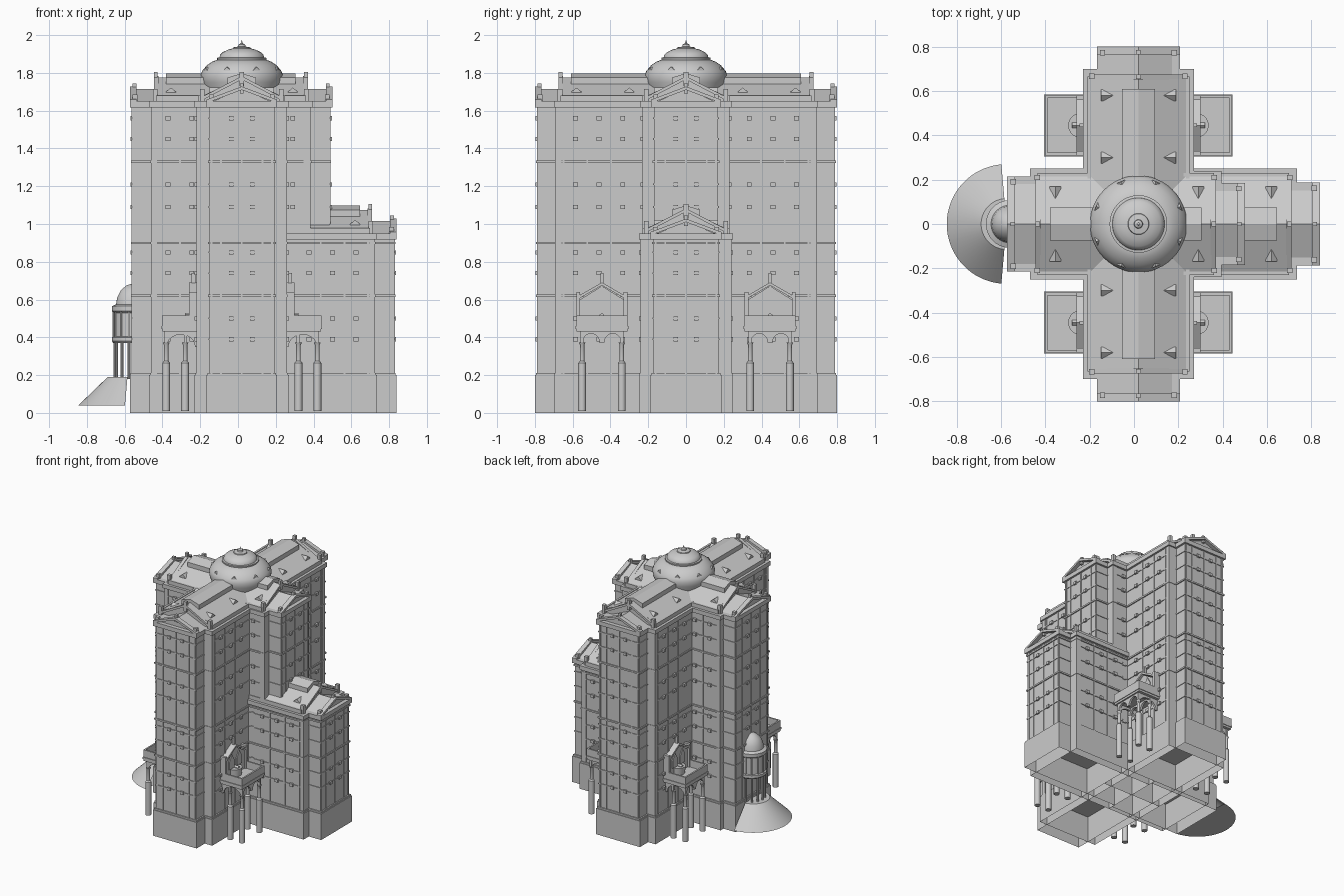
import bpy, bmesh, math
from mathutils import Matrix, Vector

if "Cube" in bpy.data.objects:
    bpy.data.objects.remove(bpy.data.objects["Cube"])

stone = bpy.data.materials.new("pale_grey_stone")
stone.use_nodes = True
GREY = (0.6, 0.6, 0.6, 1)
stone.diffuse_color = GREY
stone.node_tree.nodes["Principled BSDF"].inputs["Base Color"].default_value = GREY

CX = 0.02
FLOOR = 0.2
LEDGES = [0.39, 0.5, 0.74, 0.85, 1.09, 1.21, 1.45, 1.56]


def finish(name, bm, smooth=False):
    me = bpy.data.meshes.new(name)
    bmesh.ops.recalc_face_normals(bm, faces=bm.faces)
    for f in bm.faces:
        f.smooth = smooth
    bm.to_mesh(me)
    bm.free()
    me.materials.append(stone)
    ob = bpy.data.objects.new(name, me)
    bpy.context.collection.objects.link(ob)
    if smooth:
        bpy.ops.object.select_all(action='DESELECT')
        ob.select_set(True)
        bpy.context.view_layer.objects.active = ob
        bpy.ops.object.shade_smooth_by_angle(angle=math.radians(35))
    return ob


def prism(pts, u0, u1):
    """Profile of (v, z) points extruded along u."""
    return (pts, u0, u1)


def box(u0, u1, v0, v1, z0, z1):
    return prism([(v0, z0), (v1, z0), (v1, z1), (v0, z1)], u0, u1)


def gable(u0, u1, h, z0, eave, peak):
    return prism([(-h, z0), (h, z0), (h, eave), (0, peak), (-h, eave)], u0, u1)


def coping(u0, u1, h, eave, peak, t):
    """Raking strip along both slopes of a gable."""
    return prism([(-h, eave), (0, peak), (h, eave), (h, eave + t),
                  (0, peak + t), (-h, eave + t)], u0, u1)


def arch(u0, u1, v0, v1, z0, z1, rise):
    """Plate with a round-headed opening cut from its lower edge."""
    r = (v1 - v0) / 2 - 0.012
    c = (v0 + v1) / 2
    curve = [(c + r * math.cos(a * math.pi / 10), z0 + rise * math.sin(a * math.pi / 10))
             for a in range(11)]
    return prism([(v1, z1), (v0, z1), (v0, z0)] + curve[::-1] + [(v1, z0)], u0, u1)


def part(name, M, solids, open_bottom=False):
    bm = bmesh.new()
    for pts, u0, u1 in solids:
        a = [bm.verts.new(M @ Vector((u0, v, z))) for v, z in pts]
        b = [bm.verts.new(M @ Vector((u1, v, z))) for v, z in pts]
        bm.faces.new(a)
        bm.faces.new(b[::-1])
        for i in range(len(pts)):
            if open_bottom and i == 0:
                continue
            j = (i + 1) % len(pts)
            bm.faces.new((a[i], b[i], b[j], a[j]))
    return finish(name, bm)


def lathe(name, x, y, profile, steps=40, start=0, sweep=math.tau):
    bm = bmesh.new()
    vs = [bm.verts.new((x + r * math.cos(start), y + r * math.sin(start), z)) for r, z in profile]
    es = [bm.edges.new(p) for p in zip(vs, vs[1:])]
    bmesh.ops.spin(bm, geom=vs + es, cent=(x, y, 0), axis=(0, 0, 1), angle=sweep, steps=steps)
    bmesh.ops.remove_doubles(bm, verts=bm.verts, dist=1e-5)
    return finish(name, bm, True)


def turn(deg, x=CX, y=0):
    return Matrix.Translation((x, y, 0)) @ Matrix.Rotation(math.radians(deg), 4, 'Z')


def wing(name, deg, main, end, hw, he, top, start, dormers):
    M = turn(deg)

    def band(z0, z1, e):
        return [box(0, main + e, -hw - e, hw + e, z0, z1),
                box(0, end + e, -he - e, he + e, z0, z1)]

    part(name + "_walls", M, band(FLOOR, top, 0))
    # Thin window ledges and heavier string courses
    trim = band(FLOOR, FLOOR + 0.012, 0.01) + band(top - 0.012, top + 0.02, 0.015)
    for z in (0.62, 0.9, 1.33):
        if z < top:
            trim += band(z - 0.006, z + 0.006, 0.008)
    bays = []
    u = start
    while u < main - 0.06:
        bays.append(u)
        u += 0.125
    blocks = []
    for z in LEDGES:
        if z > top:
            continue
        trim += band(z - 0.004, z + 0.004, 0.005)
        for s in (-1, 1):
            blocks += [box(u - 0.013, u + 0.013, min(s * hw, s * (hw + 0.015)),
                           max(s * hw, s * (hw + 0.015)), z - 0.011, z + 0.011) for u in bays]
            blocks.append(box(end, end + 0.012, s * 0.055 - 0.012, s * 0.055 + 0.012,
                              z - 0.011, z + 0.011))
    part(name + "_string_courses", M, trim)
    part(name + "_window_blocks", M, blocks)
    # Shallow upright strips between the bays and at the corners
    strips = [box(u + 0.058, u + 0.068, -hw - 0.005, hw + 0.005, FLOOR, top) for u in bays]
    for v in (-he + 0.012, -0.11, 0, 0.11, he - 0.012):
        strips.append(box(main, end + 0.005, v - 0.005, v + 0.005, FLOOR, top))
    strips.append(box(main - 0.025, main + 0.005, -hw - 0.005, hw + 0.005, FLOOR, top))
    part(name + "_pilasters", M, strips)
    # Main roof, raised ridge, lower end roof and copings
    roof = [gable(0, main - 0.03, 0.215, top, top + 0.045, top + 0.145),
            gable(0, main - 0.075, 0.075, top + 0.08, top + 0.145, top + 0.168),
            gable(main - 0.04, end - 0.015, he - 0.02, top, top + 0.02, top + 0.085)]
    part(name + "_roof", M, roof)
    edge = [coping(main - 0.035, main - 0.01, 0.22, top + 0.02, top + 0.135, 0.018),
            coping(end - 0.02, end + 0.015, he + 0.015, top + 0.01, top + 0.08, 0.018),
            box(main - 0.03, main - 0.01, -0.012, 0.012, top + 0.1, top + 0.175),
            box(end - 0.02, end, -0.01, 0.01, top + 0.06, top + 0.115)]
    for s in (-1, 1):
        edge += [box(0, main - 0.02, s * 0.222 - 0.008, s * 0.222 + 0.008, top, top + 0.05),
                 box(main - 0.03, main - 0.005, s * 0.21 - 0.012, s * 0.21 + 0.012, top, top + 0.085),
                 box(end - 0.025, end, s * (he - 0.01) - 0.012, s * (he - 0.01) + 0.012,
                     top, top + 0.055)]
    part(name + "_parapet", M, edge)
    # Small roof dormers on both slopes
    for s in (-1, 1):
        for u in dormers:
            D = M @ Matrix.Translation((u, 0, 0)) @ Matrix.Rotation(s * math.pi / 2, 4, 'Z')
            part(name + "_dormer", D, [gable(0.1, 0.17, 0.026, top + 0.05, top + 0.07, top + 0.092)])


def plinth(name, deg, main, end, hw, he):
    e = 0.015
    part(name, turn(deg), [box(0, main + e, -hw - e, hw + e, 0, FLOOR),
                           box(0, end + e, -he - e, he + e, 0, FLOOR)], True)


# Four tall arms and one lower wing
wing("back_arm", 90, 0.685, 0.785, 0.235, 0.172, 1.63, 0.335, (0.3, 0.58))
wing("front_arm", 270, 0.685, 0.785, 0.235, 0.172, 1.63, 0.335, (0.3, 0.58))
wing("left_arm", 0, 0.36, 0.465, 0.225, 0.17, 1.63, 0.27, (0.27,))
wing("right_arm", 180, 0.475, 0.578, 0.235, 0.2, 1.63, 0.265, (0.375,))
wing("low_wing", 0, 0.7, 0.805, 0.235, 0.172, 0.93, 0.355, (0.6,))
for deg in (90, 270):
    plinth("arm_plinth", deg, 0.685, 0.785, 0.235, 0.172)
plinth("low_wing_plinth", 0, 0.7, 0.805, 0.235, 0.172)
plinth("right_arm_plinth", 180, 0.475, 0.578, 0.235, 0.2)

# Central dome, lantern and finial
lathe("main_dome", CX, 0, [(0.17, 1.63), (0.195, 1.7), (0.214, 1.75), (0.219, 1.785), (0.21, 1.81),
                           (0.185, 1.84), (0.155, 1.86), (0.128, 1.87), (0, 1.87)], 48)
lathe("lantern_dome", CX, 0, [(0.125, 1.86), (0.13, 1.868), (0.13, 1.88), (0.118, 1.882),
                              (0.115, 1.895), (0.1, 1.91), (0.07, 1.924), (0.048, 1.929),
                              (0.046, 1.935), (0.02, 1.939), (0.018, 1.95), (0.006, 1.956),
                              (0, 1.975)], 48)
for k in range(8):
    part("dome_dormer", turn(22.5 + 45 * k),
         [gable(0.15, 0.207, 0.022, 1.79, 1.812, 1.832)])

# Porches in the four inner corners
for sy in (-1, 1):
    for deg in (0, 180):
        M = turn(deg, CX, sy * 0.445)
        H = 0.135
        slab = [box(0.23, 0.42, -H, H, 0.43, 0.455), box(0.23, 0.425, -H - 0.005, H + 0.005, 0.445, 0.46),
                box(0.41, 0.422, -H, H, 0.455, 0.515)]
        for s in (-1, 1):
            slab.append(box(0.24, 0.42, s * (H - 0.006) - 0.006, s * (H - 0.006) + 0.006, 0.455, 0.515))
        part("porch_roof", M, slab)
        part("porch_front_arches", M, [arch(u, u + 0.016, v, v + 0.115, 0.37, 0.432, 0.05)
                                       for u in (0.393, 0.29) for v in (-0.115, 0)])
        Q = M @ Matrix.Rotation(math.pi / 2, 4, 'Z')
        part("porch_side_arches", Q, [arch(u, u + 0.016, -0.41, -0.235, 0.35, 0.432, 0.065)
                                      for u in (-0.113, 0.097)])
        for u in (0.4, 0.3):
            for v in (-0.105, 0.105):
                p = M @ Vector((u, v, 0))
                lathe("porch_column", p.x, p.y, [(0, 0.01), (0.021, 0.01), (0.021, 0.265), (0.012, 0.275),
                                                 (0.012, 0.36), (0.018, 0.372), (0, 0.372)], 14)
        # Gabled screen over the porch with two pointed openings
        screen = [gable(0.23, 0.265, 0.115, 0.45, 0.6, 0.672), coping(0.23, 0.28, 0.13, 0.6, 0.675, 0.016),
                  box(0.245, 0.265, -0.008, 0.008, 0.67, 0.74)]
        for s in (-1, 1):
            screen.append(box(0.23, 0.28, s * 0.125 - 0.01, s * 0.125 + 0.01, 0.45, 0.64))
            screen.append(gable(0.23, 0.3, 0.012, 0.455, 0.52, 0.53))
            c = s * 0.045
            screen.append(prism([(c - 0.03, 0.52), (c + 0.03, 0.52), (c + 0.03, 0.58), (c, 0.63),
                                 (c - 0.03, 0.58)], 0.265, 0.272))
        part("porch_gable", M, screen)
        p = M @ Vector((0.262, 0, 0))
        lathe("porch_balcony", p.x, p.y, [(0, 0.46), (0.05, 0.46), (0.055, 0.515), (0, 0.515)], 20)

# Round stair turret on columns, with a flared skirt below
TX = -0.56
lathe("turret_drum", TX, 0, [(0, 0.37), (0.1, 0.37), (0.108, 0.38), (0.108, 0.4), (0.098, 0.405),
                             (0.098, 0.53), (0.108, 0.54), (0.108, 0.565), (0.085, 0.575),
                             (0.08, 0.61), (0.06, 0.65), (0.03, 0.675), (0, 0.685)])
for k in range(7):
    a = math.radians(100 + k * 160 / 6)
    x, y = TX + 0.092 * math.cos(a), 0.092 * math.sin(a)
    lathe("turret_column", x, y, [(0.008, 0.18), (0.008, 0.37)], 10)
    lathe("turret_mullion", TX + 0.099 * math.cos(a), 0.099 * math.sin(a),
          [(0.006, 0.4), (0.006, 0.54)], 8)
lathe("flared_skirt", -0.575, 0, [(0, 0.04), (0.27, 0.04), (0.115, 0.19), (0, 0.19)], 32,
      math.radians(95), math.radians(170))
